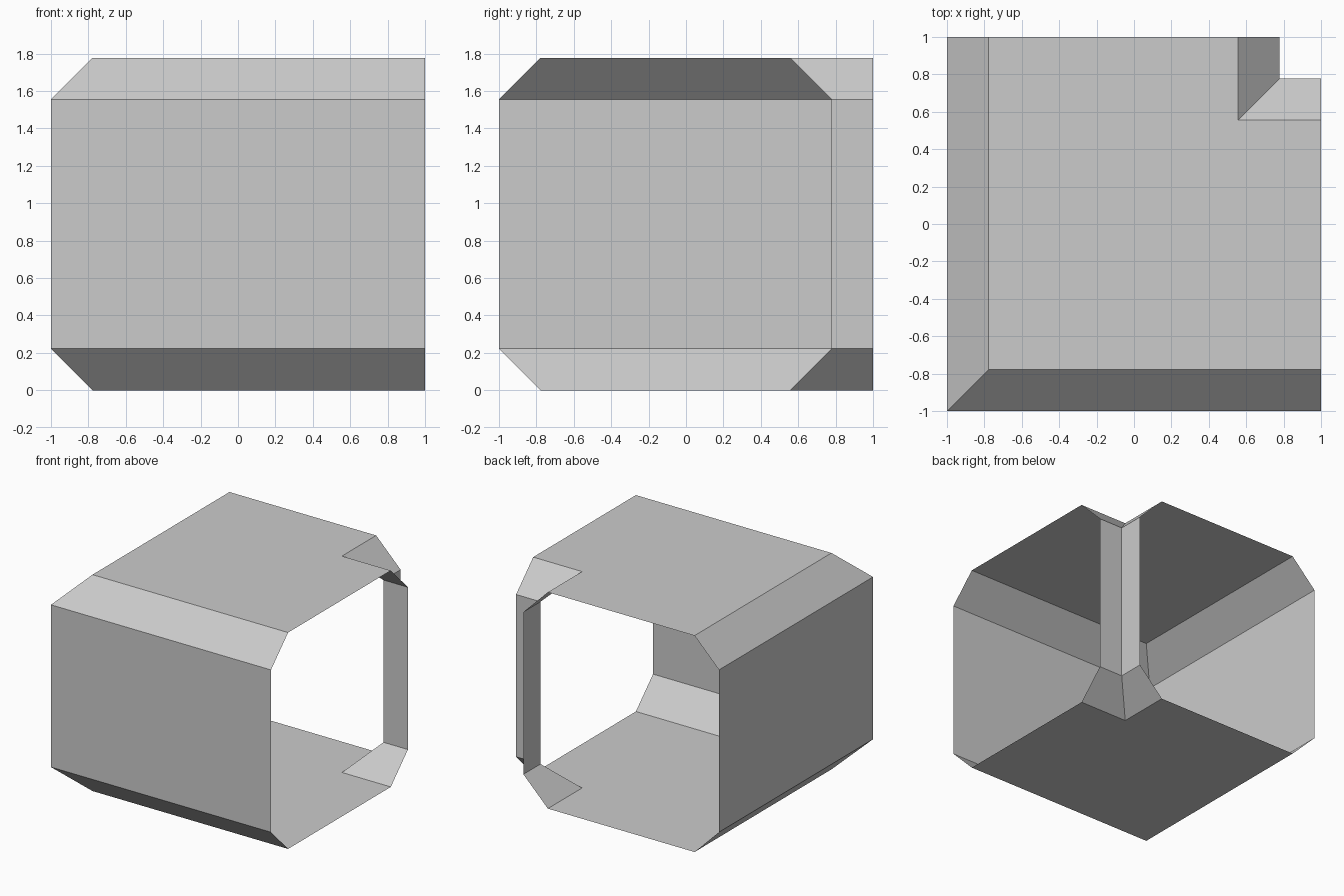
import bpy

if "Cube" in bpy.data.objects:
    bpy.data.objects.remove(bpy.data.objects["Cube"])

D = 2 / 9      # bevel size
H = 16 / 9     # total height
E = 1 - D      # recessed corner position


def add_mesh(name, verts, faces):
    mesh = bpy.data.meshes.new(name)
    mesh.from_pydata(verts, [], faces)
    mesh.update()
    obj = bpy.data.objects.new(name, mesh)
    bpy.context.collection.objects.link(obj)


def inset(path):
    """Shift each (x, y, dx, dy) point inwards by one bevel."""
    return [(x + dx * D, y + dy * D) for x, y, dx, dy in path]


def bevelled_wall(name, path):
    outer, inner = [p[:2] for p in path], inset(path)
    levels = [(inner, 0), (outer, D), (outer, H - D), (inner, H)]
    verts = [(x, y, z) for pts, z in levels for x, y in pts]
    n = len(path)
    faces = [(r * n + i, r * n + i + 1, (r + 1) * n + i + 1, (r + 1) * n + i)
             for r in range(3) for i in range(n - 1)]
    add_mesh(name, verts, faces)


# Plan paths: position and inward bevel direction
outside = [(-1, 1, 1, 0), (-1, -1, 1, 1), (1, -1, 0, 1)]
notch = [(1, E, 0, -1), (E, E, -1, -1), (E, 1, -1, 0)]

# Front and left walls, and the recessed corner post
bevelled_wall("front_left_wall", outside)
bevelled_wall("corner_post", notch)

# Flat roof and floor, notched at the back right corner
outline = inset(outside) + inset(notch)
ring = list(range(len(outline)))
add_mesh("roof", [(x, y, H) for x, y in outline], [ring])
add_mesh("floor", [(x, y, 0) for x, y in outline], [ring[::-1]])
